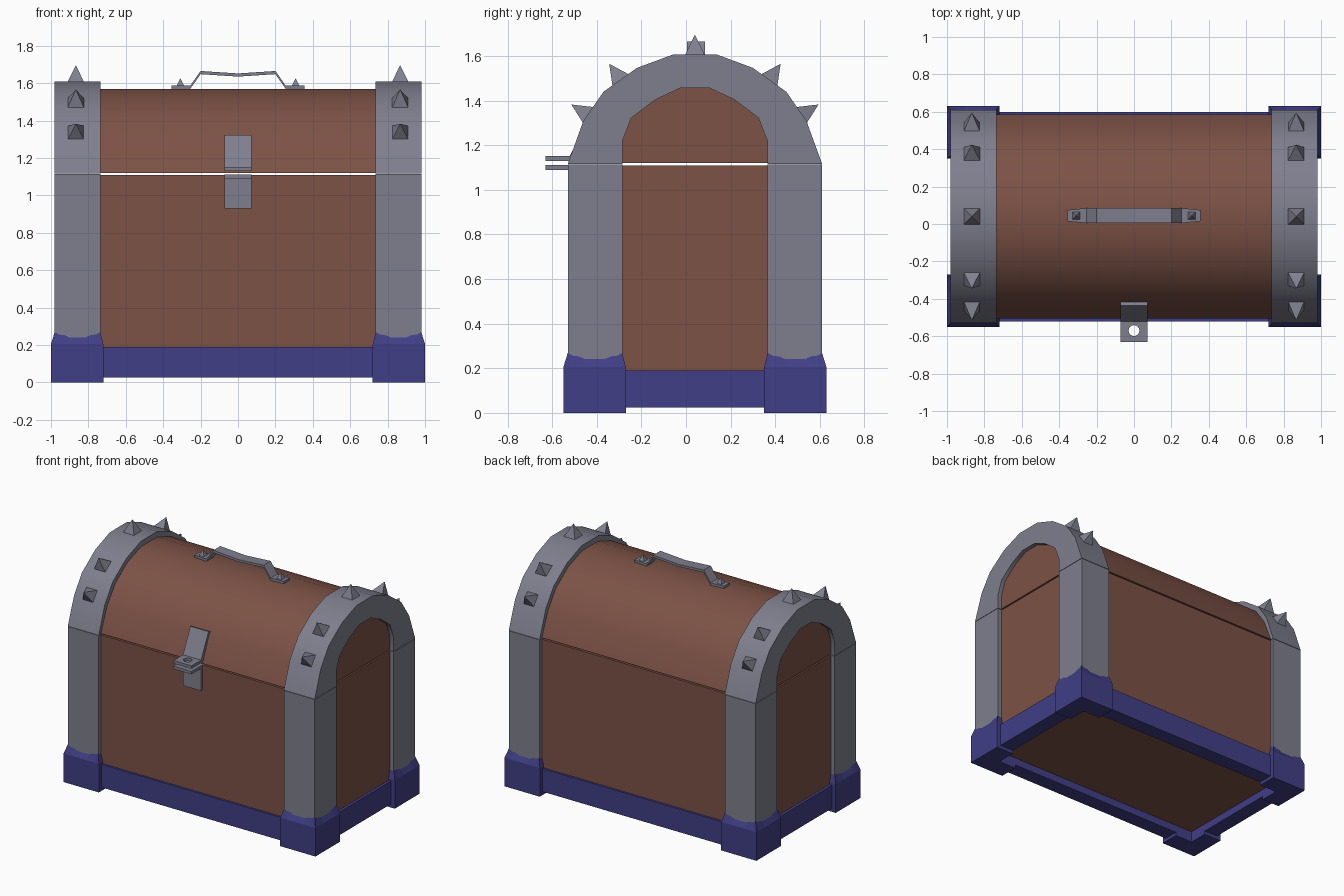
import bpy, bmesh, math
from mathutils import Vector

if "Cube" in bpy.data.objects:
    bpy.data.objects.remove(bpy.data.objects["Cube"])

CY = 0.04  # chest centre line in y


def material(name, rgb):
    m = bpy.data.materials.new(name)
    m.diffuse_color = (*rgb, 1)
    m.use_nodes = True
    m.node_tree.nodes["Principled BSDF"].inputs["Base Color"].default_value = m.diffuse_color
    return m


WOOD = material("brown_wood", (0.202, 0.084, 0.061))
METAL = material("grey_metal", (0.212, 0.212, 0.272))
BLUE = material("blue_base", (0.052, 0.049, 0.238))


def finish(name, bm, mat, smooth=False):
    bmesh.ops.recalc_face_normals(bm, faces=bm.faces)
    me = bpy.data.meshes.new(name)
    bm.to_mesh(me)
    bm.free()
    me.materials.append(mat)
    ob = bpy.data.objects.new(name, me)
    bpy.context.collection.objects.link(ob)
    if smooth:
        bpy.context.view_layer.objects.active = ob
        ob.select_set(True)
        bpy.ops.object.shade_smooth_by_angle(angle=math.radians(35))
        ob.select_set(False)
    return ob


def box(name, lo, hi, mat):
    bm = bmesh.new()
    bmesh.ops.create_cube(bm, size=1)
    for v in bm.verts:
        v.co = [(a + b) / 2 + c * (b - a) for a, b, c in zip(lo, hi, v.co)]
    return finish(name, bm, mat)


def strip(name, outer, inner, d, mat, closed=False, smooth=False):
    """Solid between two matching lines, extruded by vector d."""
    bm = bmesh.new()
    d = Vector(d)
    rows = [[bm.verts.new(Vector(p) + o) for p in line]
            for line, o in ((outer, d * 0), (outer, d), (inner, d), (inner, d * 0))]
    n = len(outer)
    for i in range(n if closed else n - 1):
        j = (i + 1) % n
        for a in range(4):
            b = (a + 1) % 4
            bm.faces.new((rows[a][i], rows[a][j], rows[b][j], rows[b][i]))
    if not closed:
        bm.faces.new([r[0] for r in rows])
        bm.faces.new([r[-1] for r in rows])
    return finish(name, bm, mat, smooth)


def spike(name, base, direction, half, length):
    bm = bmesh.new()
    d = Vector(direction).normalized()
    u = Vector((1, 0, 0))
    w = d.cross(u)
    c = Vector(base)
    low = c - d * 0.02
    ring = [bm.verts.new(c + u * a * half + w * b * half) for a, b in ((-1, -1), (1, -1), (1, 1), (-1, 1))]
    foot = [bm.verts.new(v.co - d * 0.02) for v in ring]
    tip = bm.verts.new(c + d * length)
    for i in range(4):
        j = (i + 1) % 4
        bm.faces.new((ring[i], ring[j], tip))
        bm.faces.new((foot[i], foot[j], ring[j], ring[i]))
    bm.faces.new(foot)
    return finish(name, bm, METAL)


def arch(half):
    """Full arch (offset, z) from its right half, listed bottom to top."""
    return half + [(-y, z) for y, z in reversed(half)]


# wooden body and lid
box("wooden_body", (-0.95, CY - 0.545, 0.08), (0.95, CY + 0.545, 1.11), WOOD)
bm = bmesh.new()
lid = arch([(0.545, 1.12), (0.475, 1.29), (0.385, 1.415), (0.245, 1.515), (0.09, 1.569)])
face = bm.faces.new([bm.verts.new((-0.95, CY + y, z)) for y, z in lid])
ext = bmesh.ops.extrude_face_region(bm, geom=[face], use_keep_orig=True)
for v in ext["geom"]:
    if isinstance(v, bmesh.types.BMVert):
        v.co.x = 0.95
finish("wooden_lid", bm, WOOD, True)

# blue base rails
for s, side in ((-1, "front"), (1, "back")):
    ys = sorted((CY + s * 0.45, CY + s * 0.56))
    box(side + "_rail", (-0.96, ys[0], 0.025), (0.96, ys[1], 0.19), BLUE)
for s, side in ((-1, "left"), (1, "right")):
    xs = sorted((s * 0.86, s * 0.97))
    box(side + "_rail", (xs[0], CY - 0.55, 0.025), (xs[1], CY + 0.55, 0.19), BLUE)

# scooped base corners and metal posts
DIP = [(0, 0.272), (0.1, 0.258), (0.2, 0.256), (0.32, 0.243), (0.68, 0.243), (0.8, 0.256), (0.9, 0.258)]


def corner_loop(x0, x1, y0, y1):
    pts = [(x0 + (x1 - x0) * t, y1, z) for t, z in DIP]
    pts += [(x1, y1 + (y0 - y1) * t, z) for t, z in DIP]
    return pts + [(x1, y0, 0.272), (0.86, y0, 0.25), (0.86, 0.45, 0.25), (x0, 0.45, 0.25)]


for sx in (-1, 1):
    for sy in (-1, 1):
        tag = ("back" if sy > 0 else "front") + ("_right" if sx > 0 else "_left")
        bm = bmesh.new()
        wide = corner_loop(0.72, 1.0, 0.31, 0.59)
        slim = corner_loop(0.738, 0.979, 0.327, 0.569)
        loops = [[(x, y, 0) for x, y, z in wide], [(x, y, 0.205) for x, y, z in wide], slim]
        rings = [[bm.verts.new((sx * x, CY + sy * y, z)) for x, y, z in lp] for lp in loops]
        n = len(wide)
        for a, b in zip(rings, rings[1:]):
            for i in range(n):
                j = (i + 1) % n
                bm.faces.new((a[i], a[j], b[j], b[i]))
        bm.faces.new(rings[0])
        finish(tag + "_base_corner", bm, BLUE)
        xs = sorted((sx * 0.735, sx * 0.98))
        ys = sorted((CY + sy * 0.325, CY + sy * 0.57))
        box(tag + "_post", (xs[0], ys[0], 0.1), (xs[1], ys[1], 1.114), METAL)

# metal lid bands with spikes
OUT = arch([(0.57, 1.117), (0.50, 1.31), (0.41, 1.44), (0.26, 1.547), (0.095, 1.608)])
INN = arch([(0.325, 1.117), (0.325, 1.22), (0.285, 1.323), (0.178, 1.404), (0.065, 1.457)])
for s, side in ((-1, "left"), (1, "right")):
    strip(side + "_lid_band", [(s * 0.735, CY + y, z) for y, z in OUT],
          [(s * 0.735, CY + y, z) for y, z in INN], (s * 0.245, 0, 0), METAL, smooth=True)
    spike(side + "_top_spike", (s * 0.867, CY, 1.608), (0, 0, 1), 0.043, 0.088)
    for t, end in ((-1, "front"), (1, "back")):
        spike(f"{side}_{end}_upper_spike", (s * 0.867, CY + t * 0.335, 1.495), (0, t * 0.56, 0.8), 0.043, 0.086)
        spike(f"{side}_{end}_lower_spike", (s * 0.867, CY + t * 0.478, 1.335), (0, t * 0.83, 0.52), 0.043, 0.09)

# carrying handle
path = [(-0.355, 1.57), (-0.255, 1.57), (-0.2, 1.648), (0, 1.635), (0.2, 1.648), (0.255, 1.57), (0.355, 1.57)]
handle = strip("handle", [(x, CY - 0.035, z) for x, z in path],
               [(x, CY - 0.035, z + 0.017) for x, z in path], (0, 0.08, 0), METAL)
for v in handle.data.vertices:
    if abs(v.co.x) > 0.3:
        v.co.y = 0.045 + (v.co.y - 0.045) * 0.75
for s, side in ((-1, "left"), (1, "right")):
    spike(side + "_handle_stud", (s * 0.308, 0.045, 1.587), (0, 0, 1), 0.02, 0.04)

# latch plates and pierced tabs
box("lower_latch_plate", (-0.072, -0.522, 0.93), (0.072, -0.495, 1.11), METAL)
strip("upper_latch_plate", [(-0.072, -0.53, 1.135), (-0.072, -0.437, 1.323)],
      [(-0.072, -0.49, 1.135), (-0.072, -0.415, 1.315)], (0.144, 0, 0), METAL)
angles = [math.tau * i / 16 for i in range(16)]
for z, name in ((1.09, "lower_latch_tab"), (1.13, "upper_latch_tab")):
    rim, hole = [], []
    for a in angles:
        c, s = math.cos(a), math.sin(a)
        m = max(abs(c), abs(s))
        rim.append((0.072 * c / m, -0.568 + 0.062 * s / m, z))
        hole.append((0.029 * c, -0.57 + 0.029 * s, z))
    strip(name, rim, hole, (0, 0, 0.021), METAL, closed=True)
